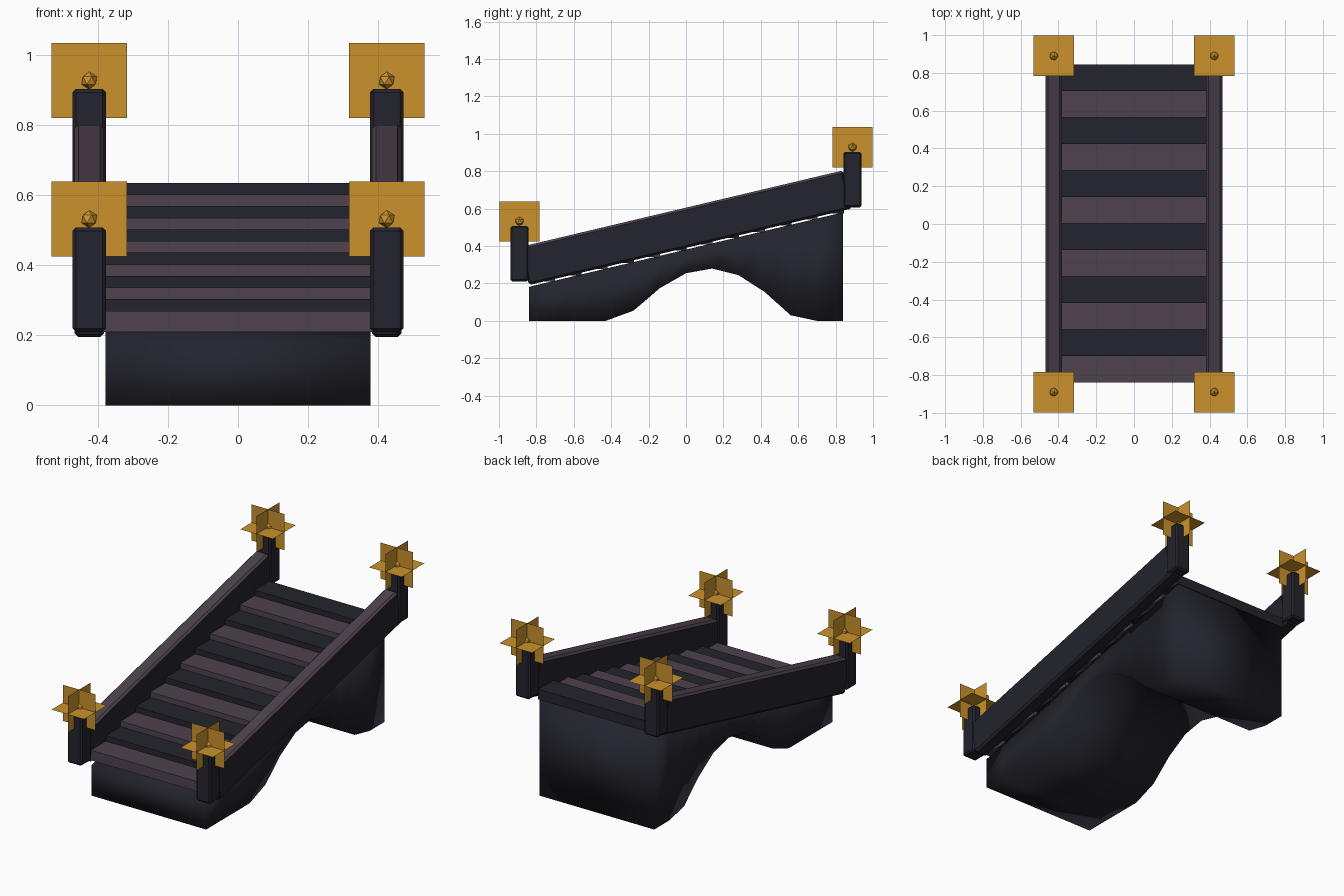
import bpy, bmesh, math
from mathutils import Matrix, Vector

if "Cube" in bpy.data.objects:
    bpy.data.objects.remove(bpy.data.objects["Cube"])


def material(name, rgb):
    m = bpy.data.materials.new(name)
    m.diffuse_color = (*rgb, 1)
    m.use_nodes = True
    m.node_tree.nodes["Principled BSDF"].inputs["Base Color"].default_value = m.diffuse_color
    return m


DARK = material("dark slate", (0.017, 0.017, 0.026))
PURPLE = material("dusty purple", (0.075, 0.054, 0.076))
GOLD = material("amber gold", (0.60, 0.29, 0.026))


def finish(name, bm, mats, smooth=False):
    bmesh.ops.recalc_face_normals(bm, faces=bm.faces)
    me = bpy.data.meshes.new(name)
    for f in bm.faces:
        f.smooth = smooth
    bm.to_mesh(me)
    bm.free()
    for m in mats:
        me.materials.append(m)
    ob = bpy.data.objects.new(name, me)
    bpy.context.collection.objects.link(ob)
    return ob


def box(name, centre, size, mats, bevel=0.0, tilt=0.0, top_index=0):
    bm = bmesh.new()
    bmesh.ops.create_cube(bm, size=1)
    bmesh.ops.scale(bm, vec=size, verts=bm.verts)
    if bevel:
        bmesh.ops.bevel(bm, geom=bm.edges[:], offset=bevel, segments=1, affect='EDGES')
    mat = Matrix.Translation(centre) @ Matrix.Rotation(tilt, 4, 'X')
    bmesh.ops.transform(bm, matrix=mat, verts=bm.verts)
    bm.normal_update()
    # faces looking up take the second colour
    for f in bm.faces:
        if f.normal.z > 0.5:
            f.material_index = top_index
    return finish(name, bm, mats)


# Arched base: columns of cross-sections along y, softly shaded
arch = [0, 0, 0, 0.0, 0.055, 0.175, 0.255, 0.28, 0.245, 0.155, 0.03, 0, 0]
bm = bmesh.new()
rings = []
for i, low in enumerate(arch):
    y = -0.84 + 0.14 * i
    if i == 3:
        y = -0.43
    top = 0.381 + 0.237 * y
    rings.append([bm.verts.new(p) for p in
                  ((-0.378, y, low), (0.378, y, low), (0.378, y, top), (-0.378, y, top))])
for a, b in zip(rings, rings[1:]):
    for k in range(4):
        n = (k + 1) % 4
        bm.faces.new((a[k], a[n], b[n], b[k]))
bm.faces.new(rings[0])
bm.faces.new(rings[-1])
finish("arched_base", bm, [DARK], smooth=True)

# Treads in alternating colours
for i in range(12):
    top = 0.27 + 0.0332 * i
    box(f"tread_{i + 1}", (0, -0.77 + 0.1404 * i, top - 0.03), (0.772, 0.1404, 0.06),
        [DARK if i % 2 else PURPLE])

SLOPE = math.atan(0.237)
for side, sx in (("left", -1), ("right", 1)):
    x = 0.425 * sx
    # Sloped rail with a purple top
    box(f"{side}_rail", (x, 0, 0.498), (0.085, 1.775, 0.209), [DARK, PURPLE],
        bevel=0.012, tilt=SLOPE, top_index=1)
    for end, y, z in (("front", -0.89, 0.21), ("back", 0.89, 0.606)):
        # Corner post
        box(f"{end}_{side}_post", (x, y, z + 0.149), (0.096, 0.098, 0.298), [DARK], bevel=0.01)
        c = Vector((x, y, z + 0.322))
        # Lamp bead
        bm = bmesh.new()
        bmesh.ops.create_icosphere(bm, subdivisions=1, radius=0.025,
                                   matrix=Matrix.Translation(c))
        finish(f"{end}_{side}_lamp_bead", bm, [GOLD])
        # Three crossed glow sheets
        bm = bmesh.new()
        for axis, ang in (('X', 0), ('X', math.pi / 2), ('Y', math.pi / 2)):
            bmesh.ops.create_grid(bm, x_segments=1, y_segments=1, size=0.1075,
                                  matrix=Matrix.Translation(c) @ Matrix.Rotation(ang, 4, axis))
        finish(f"{end}_{side}_lamp_glow", bm, [GOLD])
